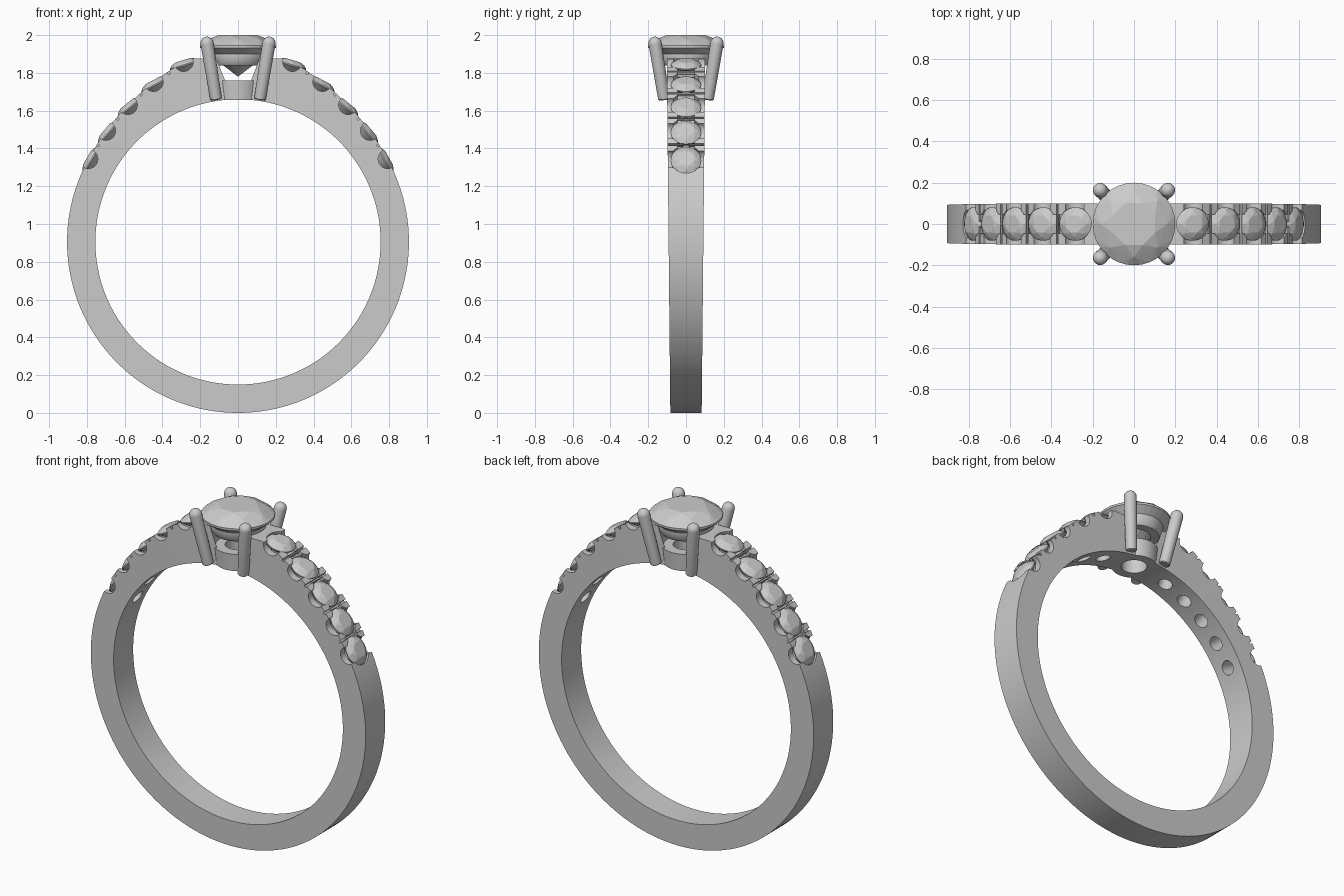
import bpy, bmesh
from math import sin, cos, pi, radians
from mathutils import Matrix, Vector

if "Cube" in bpy.data.objects:
    bpy.data.objects.remove(bpy.data.objects["Cube"])

CZ = 0.905                                   # centre height of the finger hole
ANGLES = [16.8, 27.8, 38.8, 49.9, 61.0]      # side stones, degrees from the top


def outer(deg):
    """Outer radius of the band: round below, thickened towards the top."""
    s = max(0.0, 1 - abs(deg) / 65)
    r = 0.905 + 0.169 * s ** 2.1
    return min(r, 0.972 / cos(radians(deg))) if abs(deg) < 60 else r


def on_band(deg, r):
    """Frame on the band whose local z points radially outwards."""
    return Matrix.Translation((0, 0, CZ)) @ Matrix.Rotation(radians(deg), 4, 'Y') @ Matrix.Translation((0, 0, r))


def make(name, bm, smooth=True):
    bmesh.ops.remove_doubles(bm, verts=bm.verts, dist=1e-5)
    bmesh.ops.recalc_face_normals(bm, faces=bm.faces)
    me = bpy.data.meshes.new(name)
    bm.to_mesh(me)
    bm.free()
    ob = bpy.data.objects.new(name, me)
    bpy.context.collection.objects.link(ob)
    if smooth:
        smooth_edges(ob)
    return ob


def smooth_edges(ob):
    bpy.ops.object.select_all(action='DESELECT')
    ob.select_set(True)
    bpy.context.view_layer.objects.active = ob
    bpy.ops.object.shade_smooth_by_angle(angle=radians(30))


def lathe(bm, profile, mat=Matrix(), seg=32):
    """Revolve a closed (r, z) profile around local z."""
    rings = [[bm.verts.new(mat @ Vector((r * cos(2 * pi * i / seg), r * sin(2 * pi * i / seg), z)))
              for r, z in profile] for i in range(seg)]
    n = len(profile)
    for i in range(seg):
        a, b = rings[i], rings[(i + 1) % seg]
        for j in range(n):
            k = (j + 1) % n
            if profile[j][0] < 1e-6 and profile[k][0] < 1e-6:
                continue
            if profile[j][0] < 1e-6:
                bm.faces.new((a[j], b[k], a[k]))
            elif profile[k][0] < 1e-6:
                bm.faces.new((a[j], b[j], a[k]))
            else:
                bm.faces.new((a[j], b[j], b[k], a[k]))
    bmesh.ops.delete(bm, geom=[v for v in bm.verts if not v.link_faces], context='VERTS')


def gem(name, r, crown, girdle, depth, mat):
    """Round brilliant: facets come from the hull of the facet corners."""
    bm = bmesh.new()

    def ring(n, rad, z, off=0.0):
        for i in range(n):
            a = 2 * pi * (i + off) / n
            bm.verts.new(mat @ Vector((rad * cos(a), rad * sin(a), z)))
    ring(8, r * 0.55, crown + girdle, 0.5)
    ring(8, r * 0.80, girdle + crown * 0.6)
    ring(32, r, girdle)
    ring(32, r, 0)
    ring(8, r * 0.3, -depth * 0.72, 0.5)
    bm.verts.new(mat @ Vector((0, 0, -depth)))
    bmesh.ops.convex_hull(bm, input=bm.verts)
    bmesh.ops.delete(bm, geom=[v for v in bm.verts if not v.link_faces], context='VERTS')
    return make(name, bm, False)


# Band: rectangular section swept round, slightly narrower at the bottom
bm = bmesh.new()
N = 144
secs = []
for i in range(N):
    deg = -180 + 360 * i / N
    sec = []
    for r, s in ((0.755, -1), (outer(deg), -1), (outer(deg), 1), (0.755, 1)):
        p = on_band(deg, r).translation
        sec.append(bm.verts.new((p.x, s * (0.083 + 0.017 * min(1, p.z / 1.7)), p.z)))
    secs.append(sec)
for i in range(N):
    a, b = secs[i], secs[(i + 1) % N]
    for j in range(4):
        k = (j + 1) % 4
        bm.faces.new((a[j], a[k], b[k], b[j]))
band = make("band", bm, False)

# Cutters: stone seats, side scallops, grooves between the beads, head opening
seats, scallops, grooves, head = (bmesh.new() for _ in range(4))
for side in (-1, 1):
    for n, ang in enumerate(ANGLES):
        deg, R = side * ang, outer(ang)
        lathe(seats, [(0, -0.3), (0.04, -0.3), (0.04, -0.065), (0.083, -0.022), (0.083, 0.06), (0, 0.06)],
              on_band(deg, R), 28)
        bmesh.ops.create_cone(scallops, cap_ends=True, segments=28, radius1=0.05, radius2=0.05, depth=0.3,
                              matrix=on_band(deg, R) @ Matrix.Rotation(pi / 2, 4, 'X'))
        if n < 4:
            mid = side * (ang + ANGLES[n + 1]) / 2
            bmesh.ops.create_cube(grooves, size=1, matrix=on_band(mid, outer(mid))
                                  @ Matrix.Diagonal((0.012, 0.3, 0.03, 1)))
            bmesh.ops.create_cube(grooves, size=1, matrix=on_band(mid, outer(mid))
                                  @ Matrix.Diagonal((0.07, 0.09, 0.05, 1)))
lathe(head, [(0, 1.55), (0.07, 1.55), (0.07, 1.757), (0.12, 1.757), (0.165, 1.93), (0.165, 2.1), (0, 2.1)], seg=48)
for nm, b in (("seat", seats), ("scallop", scallops), ("groove", grooves), ("head", head)):
    cut = make(nm + "_cutter", b, False)
    cut.hide_render = True
    mod = band.modifiers.new(nm, 'BOOLEAN')
    mod.operation, mod.solver, mod.object, mod.use_self = 'DIFFERENCE', 'EXACT', cut, True
    bpy.context.view_layer.objects.active = band
    bpy.ops.object.modifier_apply(modifier=mod.name)
    bpy.data.objects.remove(cut)
smooth_edges(band)

# Side stones
for side, label in ((-1, "left"), (1, "right")):
    for n, ang in enumerate(ANGLES):
        gem(f"{label}_side_stone_{n + 1}", 0.081, 0.024, 0.006, 0.06,
            on_band(side * ang, outer(ang) - 0.02))

# Head: lower collar and upper gallery rail
bm = bmesh.new()
lathe(bm, [(0.07, 1.657), (0.122, 1.657), (0.13, 1.76), (0.07, 1.76)], seg=48)
make("lower_collar", bm)
bm = bmesh.new()
lathe(bm, [(0.09, 1.84), (0.135, 1.84), (0.147, 1.855), (0.158, 1.905), (0.155, 1.915), (0.14, 1.915)], seg=48)
make("gallery_rail", bm)

# Four round-tipped prongs
for sx in (-1, 1):
    for sy in (-1, 1):
        a, b = Vector((sx * 0.116, sy * 0.116, 1.66)), Vector((sx * 0.164, sy * 0.164, 1.957))
        L, r = (b - a).length, 0.035
        prof = [(0, 0), (0.027, 0), (0.031, 0.005)]
        prof += [(r * cos(t * pi / 12), L + r * sin(t * pi / 12)) for t in range(6)] + [(0, L + r)]
        bm = bmesh.new()
        lathe(bm, prof, Matrix.Translation(a) @ (b - a).to_track_quat('Z', 'Y').to_matrix().to_4x4(), 24)
        make(f"prong_{'left' if sx < 0 else 'right'}_{'front' if sy < 0 else 'back'}", bm)

# Centre stone
gem("centre_stone", 0.2, 0.055, 0.012, 0.153, Matrix.Translation((0, 0, 1.933)))
